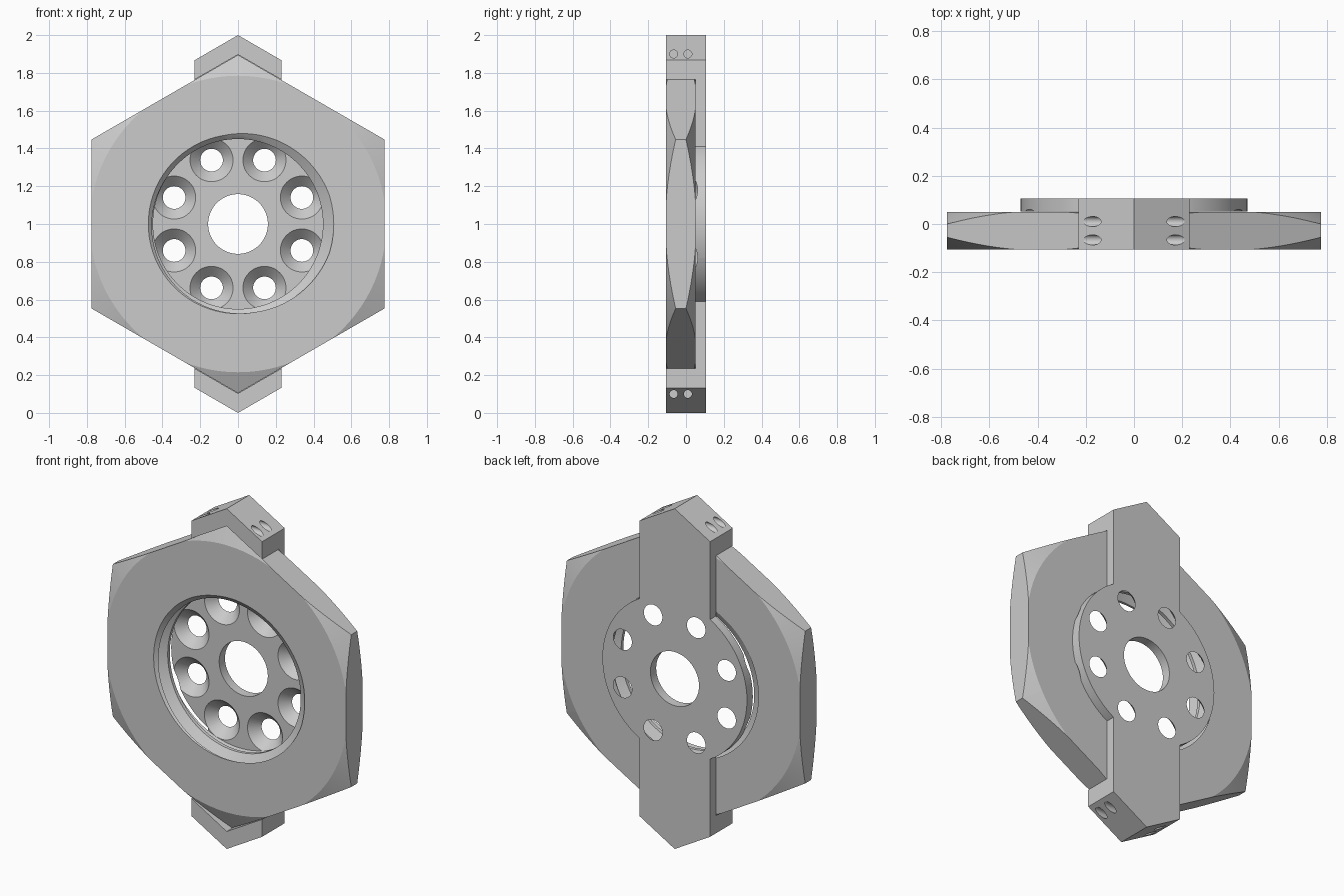
import bpy, bmesh
from math import sin, cos, pi, radians

if "Cube" in bpy.data.objects:
    bpy.data.objects.remove(bpy.data.objects["Cube"])

ZC = 1.0                      # height of the main axis
FRONT, MID, BACK = -0.105, 0.05, 0.105


def make(name, bm):
    bmesh.ops.recalc_face_normals(bm, faces=bm.faces[:])
    me = bpy.data.meshes.new(name)
    bm.to_mesh(me)
    bm.free()
    ob = bpy.data.objects.new(name, me)
    bpy.context.collection.objects.link(ob)
    return ob


def loft(name, rings):
    """Closed solid through successive rings of points."""
    bm = bmesh.new()
    rows = [[bm.verts.new(p) for p in ring] for ring in rings]
    n = len(rows[0])
    for a, b in zip(rows, rows[1:]):
        for i in range(n):
            k = (i + 1) % n
            bm.faces.new((a[i], a[k], b[k], b[i]))
    bm.faces.new(rows[0])
    bm.faces.new(rows[-1])
    return make(name, bm)


def lathe(name, profile, x=0, z=ZC, segs=96):
    """Revolve (radius, y) pairs around an axis parallel to y."""
    return loft(name, [[(x + r * cos(pi / 2 + 2 * pi * i / segs), y,
                         z + r * sin(pi / 2 + 2 * pi * i / segs))
                        for i in range(segs)] for r, y in profile])


def thread_cutter(pitch=0.1, turns=6, n=96):
    """Helical thread solid used to tap the nut."""
    rails = [(0, .45), (.2, .45), (.5, .507), (.6, .507)]
    y0, last = FRONT - 0.055 - 2 * pitch, turns * n
    bm = bmesh.new()
    v = [[bm.verts.new((r * cos(2 * pi * t / n), y0 + pitch * (t / n + ph),
                        ZC - r * sin(2 * pi * t / n)))
          for t in range(last + 1)] for ph, r in rails]
    for a, b in zip(v, v[1:] + [v[0][n:]]):
        for t in range(min(len(a), len(b)) - 1):
            bm.faces.new((a[t], a[t + 1], b[t + 1], b[t]))
    # Close both ends with fans
    y1 = y0 + pitch * (turns + 1)
    ends = [bm.verts.new((0, y0 - .1, ZC)), bm.verts.new((0, y1 + .1, ZC))]
    for e in [e for e in bm.edges if e.is_boundary]:
        far = e.verts[0].co.y > (y0 + y1) / 2
        bm.faces.new((e.verts[0], e.verts[1], ends[far]))
    return make("thread_cutter", bm)


def boolean(ob, tool, op='DIFFERENCE'):
    tool.hide_render = True
    m = ob.modifiers.new("bool", 'BOOLEAN')
    m.operation, m.object, m.solver = op, tool, 'EXACT'
    bpy.context.view_layer.objects.active = ob
    bpy.ops.object.modifier_apply(modifier=m.name)
    bpy.data.objects.remove(tool)


# Hex nut: double cone gives the chamfered corners and flat faces
nut = lathe("hex_nut", [(.785, FRONT), (.955, (FRONT + MID) / 2), (.785, MID)])
boolean(nut, lathe("hex", [(.895, -.3), (.895, .3)], segs=6), 'INTERSECT')
boolean(nut, thread_cutter())
boolean(nut, lathe("lead_in", [(.495, FRONT - .02), (.44, FRONT + .035)]))

# Retainer: pointed bar joined with a disc, pocketed around the nut
w, tip = 0.23, 0.133
outline = [(0, 0), (w, tip), (w, 2 - tip), (0, 2), (-w, 2 - tip), (-w, tip)]
plate = loft("retainer_plate", [[(x, y, z) for x, z in outline] for y in (FRONT, BACK)])
boolean(plate, lathe("disc", [(.47, 0), (.47, BACK)]), 'UNION')
boolean(plate, lathe("pocket", [(.897, -.3), (.897, MID + .001)], segs=6))
boolean(plate, lathe("centre_hole", [(.158, -.1), (.158, .3)]))

# Ring of countersunk holes
for i in range(8):
    a = radians(22.5 + 45 * i)
    boolean(plate, lathe("countersink", [(.125, .04), (.06, .105), (.06, .15)],
                         .366 * cos(a), ZC + .366 * sin(a), 48))

# Small paired holes in the pointed ends
for s in (-1, 1):
    for z in (.1, 1.9):
        for y in (-.066, .01):
            boolean(plate, loft("pin_hole", [
                [(s * x, y + .021 * cos(2 * pi * i / 24), z + .021 * sin(2 * pi * i / 24))
                 for i in range(24)] for x in (.06, .3)]))

# Smooth curved surfaces, keep machined edges sharp
for ob in (nut, plate):
    bpy.ops.object.select_all(action='DESELECT')
    ob.select_set(True)
    bpy.context.view_layer.objects.active = ob
    bpy.ops.object.shade_smooth_by_angle(angle=radians(20))
